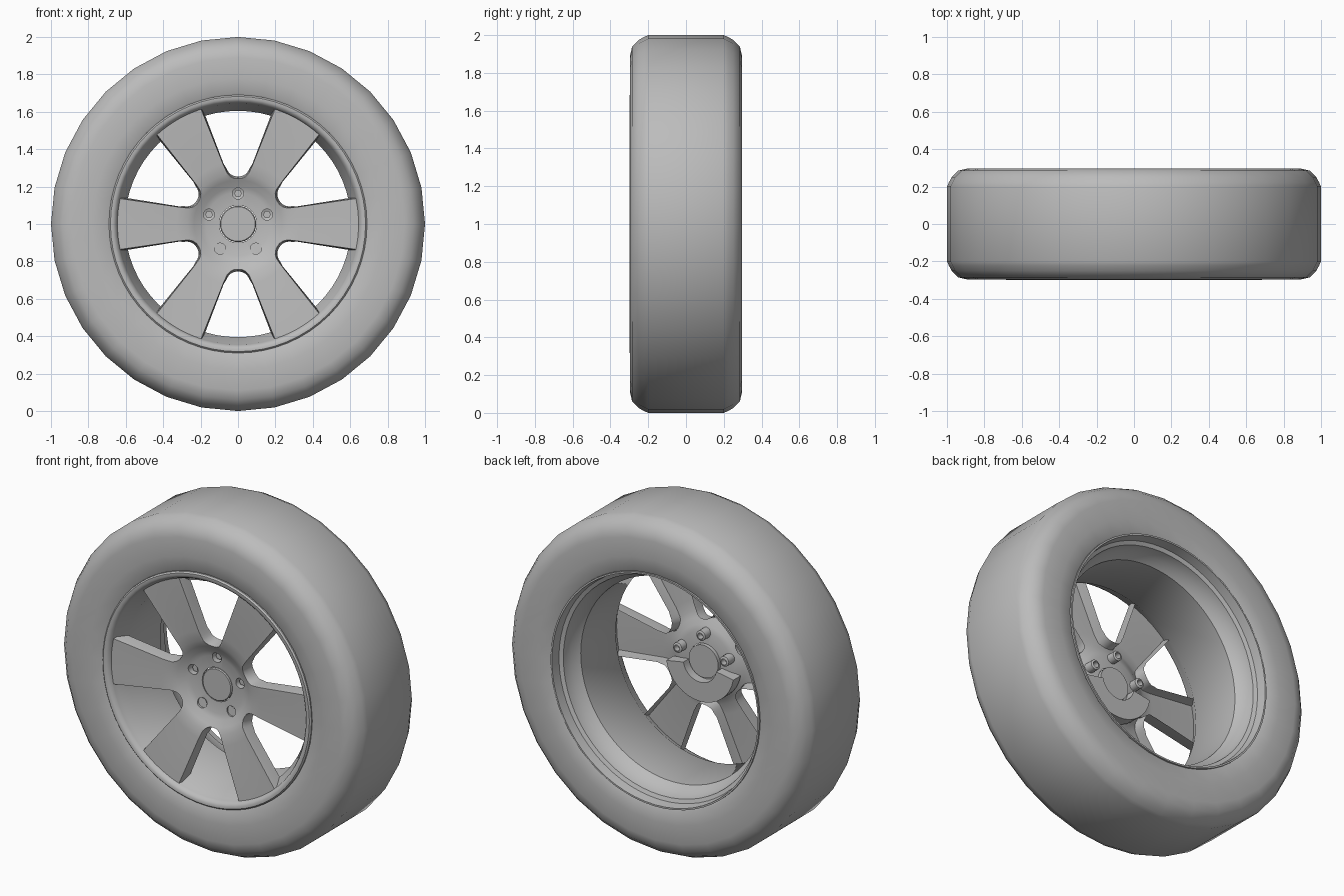
import bpy, bmesh
from math import cos, sin, pi, radians, hypot

cube = bpy.data.objects.get("Cube")
if cube:
    bpy.data.objects.remove(cube, do_unlink=True)

grey = bpy.data.materials.new("plain_grey")
grey.use_nodes = True
grey.diffuse_color = (0.5, 0.5, 0.5, 1)
grey.node_tree.nodes["Principled BSDF"].inputs["Base Color"].default_value = (0.5, 0.5, 0.5, 1)


def finish(name, bm, angle=35):
    bmesh.ops.recalc_face_normals(bm, faces=bm.faces)
    mesh = bpy.data.meshes.new(name)
    bm.to_mesh(mesh)
    bm.free()
    mesh.materials.append(grey)
    ob = bpy.data.objects.new(name, mesh)
    bpy.context.collection.objects.link(ob)
    smooth(ob, angle)
    return ob


def smooth(ob, angle=35):
    bpy.ops.object.select_all(action='DESELECT')
    ob.select_set(True)
    bpy.context.view_layer.objects.active = ob
    bpy.ops.object.shade_smooth_by_angle(angle=radians(angle))


def skin(bm, rings, wrap=True):
    """Bridge successive rings of points with quads."""
    vs = [[bm.verts.new(p) for p in ring] for ring in rings]
    for a, b in zip(vs, vs[1:]):
        n = len(a)
        for i in range(n if wrap else n - 1):
            j = (i + 1) % n
            bm.faces.new((a[i], a[j], b[j], b[i]))
    return vs


def lathe(bm, profile, n, cx=0, cz=1):
    """Turn (radius, y) points about an axis along y."""
    rings = [[(cx + r * cos(2 * pi * i / n), y, cz + r * sin(2 * pi * i / n))
              for i in range(n)] for r, y in profile]
    return skin(bm, rings)


def cap(bm, ring):
    bm.faces.new(ring)


# Tyre: half profile mirrored front to back
half = [(0.685, 0.28), (0.70, 0.29), (0.78, 0.297), (0.89, 0.297), (0.94, 0.285),
        (0.975, 0.25), (0.99, 0.222), (1.0, 0.2)]
bm = bmesh.new()
lathe(bm, [(r, -y) for r, y in half] + half[::-1], 32)
finish("tyre", bm)

# Rim barrel with rounded front lip and stepped rear lip
bm = bmesh.new()
lathe(bm, [(0.69, -0.27), (0.69, -0.292), (0.682, -0.3), (0.668, -0.3), (0.655, -0.292),
           (0.645, -0.275), (0.64, -0.25), (0.605, -0.2), (0.605, 0.13), (0.64, 0.17),
           (0.65, 0.23), (0.672, 0.24), (0.68, 0.295), (0.69, 0.295), (0.69, 0.27)], 64)
finish("rim", bm)

# Spoke face: dished disc, later cut by windows and bolt holes
DISH = [(0.1, -0.195), (0.17, -0.2), (0.2, -0.21), (0.235, -0.232), (0.27, -0.248),
        (0.33, -0.257), (0.645, -0.275)]


def face_y(r):
    r = min(max(r, DISH[0][0]), DISH[-1][0])
    for (r0, y0), (r1, y1) in zip(DISH, DISH[1:]):
        if r <= r1:
            return y0 + (y1 - y0) * (r - r0) / (r1 - r0)


bm = bmesh.new()
lathe(bm, DISH + [(r, y + 0.012) for r, y in reversed(DISH)] + DISH[:1], 72)
bmesh.ops.remove_doubles(bm, verts=bm.verts, dist=1e-5)
spokes = finish("spoke_face", bm)

# Window outline: (sideways, outward), rounded at the hub end
side = [(0.022, 0.244), (0.042, 0.254), (0.057, 0.27), (0.066, 0.288), (0.08, 0.32),
        (0.14, 0.47), (0.197, 0.612)]
outline = [(-s, t) for s, t in reversed(side)] + [(0, 0.242)] + side
beyond = [(0.21, 0.7), (-0.21, 0.7)]
turns = [radians(60 * k) for k in range(6)]
bolts = [(0.163 * cos(a), 1 + 0.163 * sin(a)) for a in (radians(90 + 72 * k) for k in range(5))]


def place(s, t, y, a):
    return (s * cos(a) - t * sin(a), y, 1 + s * sin(a) + t * cos(a))


bm = bmesh.new()
for a in turns:
    rings = skin(bm, [[place(s, t, y, a) for s, t in outline + beyond] for y in (-0.4, 0)])
    for ring in rings:
        cap(bm, ring)
for x, z in bolts:
    for ring in lathe(bm, [(0.03, -0.4), (0.03, 0)], 16, x, z):
        cap(bm, ring)
cutter = finish("window_cutter", bm)
cutter.hide_render = True
mod = spokes.modifiers.new("windows", 'BOOLEAN')
mod.operation = 'DIFFERENCE'
mod.solver = 'EXACT'
mod.object = cutter
bpy.context.view_layer.objects.active = spokes
bpy.ops.object.modifier_apply(modifier=mod.name)
bpy.data.objects.remove(cutter, do_unlink=True)
smooth(spokes)

# Thin flanges folded back around each window
bm = bmesh.new()
for a in turns:
    rings = []
    for depth, inset in ((0, 0), (0.02, 0.006), (0.075, 0.012)):
        rings.append([place(s * (1 - inset * 4), t + inset * (t < 0.3),
                            face_y(hypot(s, t)) + depth, a) for s, t in outline])
    skin(bm, rings, wrap=False)
finish("window_flanges", bm)

# Centre cap
bm = bmesh.new()
rings = lathe(bm, [(0.092, -0.2), (0.097, -0.195), (0.097, -0.165)], 32)
cap(bm, rings[0])
cap(bm, rings[-1])
finish("centre_cap", bm)

# Bolt cups standing out behind the hub
bm = bmesh.new()
for x, z in bolts:
    rings = lathe(bm, [(0.03, -0.2), (0.03, -0.14), (0.018, -0.135), (0.018, -0.17)], 16, x, z)
    cap(bm, rings[-1])
    rings = lathe(bm, [(0.021, -0.18), (0.021, -0.15)], 6, x, z)
    cap(bm, rings[0])
finish("bolt_cups", bm)

# Lower half collar behind the hub
bm = bmesh.new()
arc = [radians(190 + 10 * i) for i in range(17)]
section = [(0.11, -0.185), (0.11, -0.13), (0.225, -0.13), (0.225, -0.2), (0.11, -0.185)]
rings = skin(bm, [[(r * cos(a), y, 1 + r * sin(a)) for a in arc] for r, y in section], wrap=False)
for i in (0, -1):
    cap(bm, [ring[i] for ring in rings[:-1]])
bmesh.ops.remove_doubles(bm, verts=bm.verts, dist=1e-5)
finish("hub_collar", bm)
